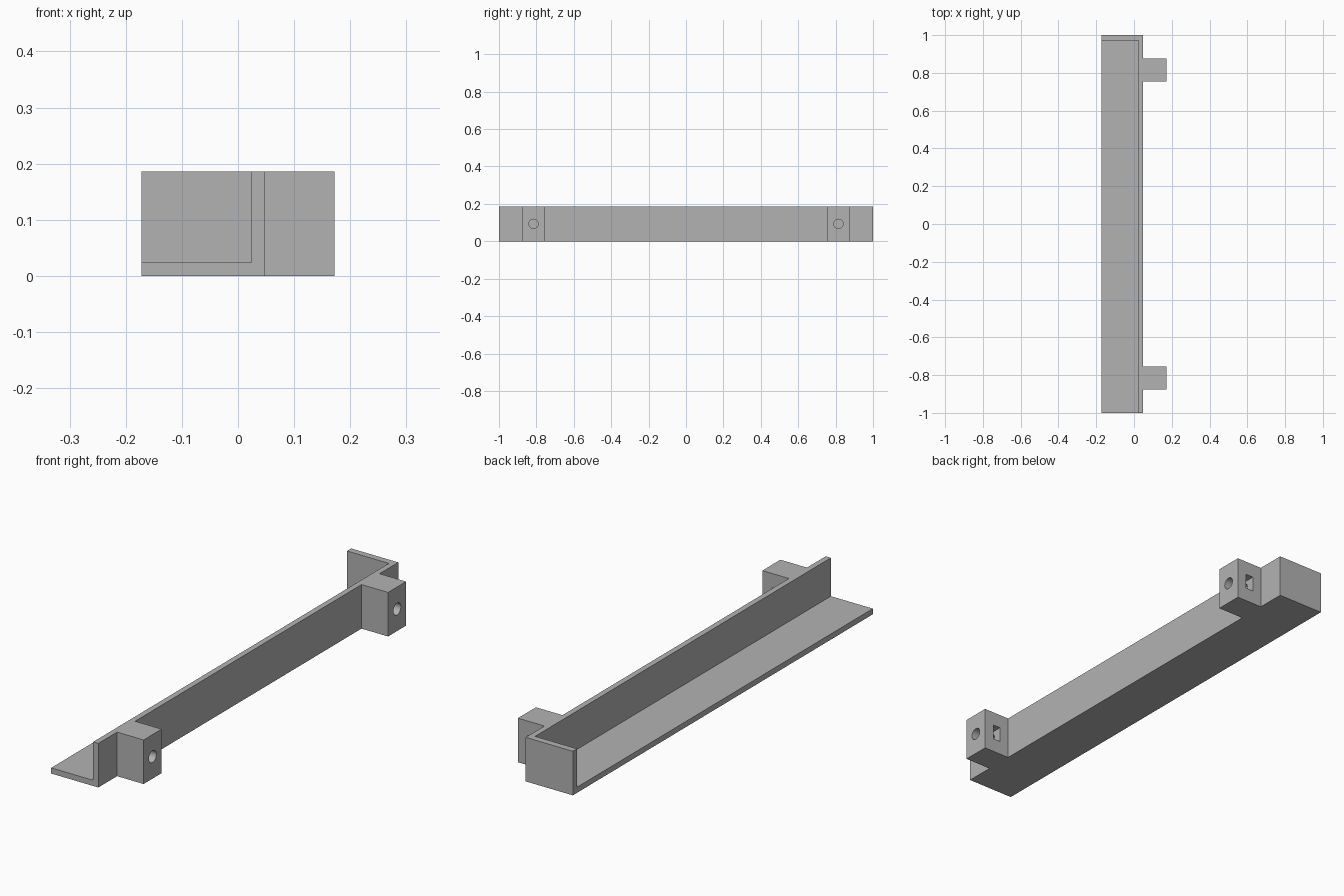
import bpy
import bmesh
import math
from mathutils import Matrix, Vector

if "Cube" in bpy.data.objects:
    bpy.data.objects.remove(bpy.data.objects["Cube"])

# Overall sizes
LEFT, WALL, RIGHT = -0.172, 0.048, 0.172
HALF, HEIGHT, THICK = 1.0, 0.186, 0.024
LUG_Y, LUG_HALF = 0.815, 0.06
MID_Z = HEIGHT / 2

grey = bpy.data.materials.new("plain_grey")
grey.use_nodes = True
grey.diffuse_color = (0.45, 0.45, 0.45, 1)
grey.node_tree.nodes["Principled BSDF"].inputs["Base Color"].default_value = grey.diffuse_color


def finish(name, bm):
    bmesh.ops.recalc_face_normals(bm, faces=bm.faces)
    mesh = bpy.data.meshes.new(name)
    bm.to_mesh(mesh)
    bm.free()
    mesh.materials.append(grey)
    obj = bpy.data.objects.new(name, mesh)
    bpy.context.collection.objects.link(obj)
    return obj


def box(name, low, high):
    low, high = Vector(low), Vector(high)
    bm = bmesh.new()
    place = Matrix.Translation((low + high) / 2) @ Matrix.Diagonal((*(high - low), 1))
    bmesh.ops.create_cube(bm, size=1, matrix=place)
    return finish(name, bm)


def rod_x(name, x0, x1, y, z, radius):
    bm = bmesh.new()
    place = Matrix.Translation(((x0 + x1) / 2, y, z)) @ Matrix.Rotation(math.pi / 2, 4, "Y")
    bmesh.ops.create_cone(bm, cap_ends=True, segments=32, radius1=radius,
                          radius2=radius, depth=x1 - x0, matrix=place)
    return finish(name, bm)


# Rail with two mounting lugs, extruded from its plan outline
outline = [(LEFT, -HALF), (WALL, -HALF)]
for centre in (-LUG_Y, LUG_Y):
    near, far = centre - LUG_HALF, centre + LUG_HALF
    outline += [(WALL, near), (RIGHT, near), (RIGHT, far), (WALL, far)]
outline += [(WALL, HALF), (LEFT, HALF)]

bm = bmesh.new()
base = bm.faces.new([bm.verts.new((x, y, 0)) for x, y in outline])
grown = bmesh.ops.extrude_face_region(bm, geom=[base])["geom"]
bmesh.ops.translate(bm, vec=(0, 0, HEIGHT),
                    verts=[v for v in grown if isinstance(v, bmesh.types.BMVert)])
rail = finish("bracket_rail", bm)

# Open tray, leaving the floor, the long wall and the back end plate
cutters = [box("tray_cutter", (LEFT - 0.1, -HALF - 0.1, THICK),
               (WALL - THICK, HALF - 0.028, HEIGHT + 0.1))]

# Screw hole and nut slot in each lug
for centre in (-LUG_Y, LUG_Y):
    cutters.append(rod_x("screw_hole_cutter", 0.07, RIGHT + 0.05, centre, MID_Z, 0.025))
    cutters.append(box("nut_slot_cutter", (0.091, centre - 0.034, MID_Z - 0.033),
                       (0.127, centre + LUG_HALF + 0.03, MID_Z + 0.033)))

bpy.context.view_layer.objects.active = rail
for cutter in cutters:
    cutter.hide_render = True
    cut = rail.modifiers.new("cut", "BOOLEAN")
    cut.operation = "DIFFERENCE"
    cut.solver = "EXACT"
    cut.object = cutter
    bpy.ops.object.modifier_apply(modifier=cut.name)
    bpy.data.objects.remove(cutter)

# Smooth the hole walls, keep the edges sharp
for obj in bpy.context.selected_objects:
    obj.select_set(False)
rail.select_set(True)
bpy.ops.object.shade_smooth_by_angle(angle=math.radians(30))
